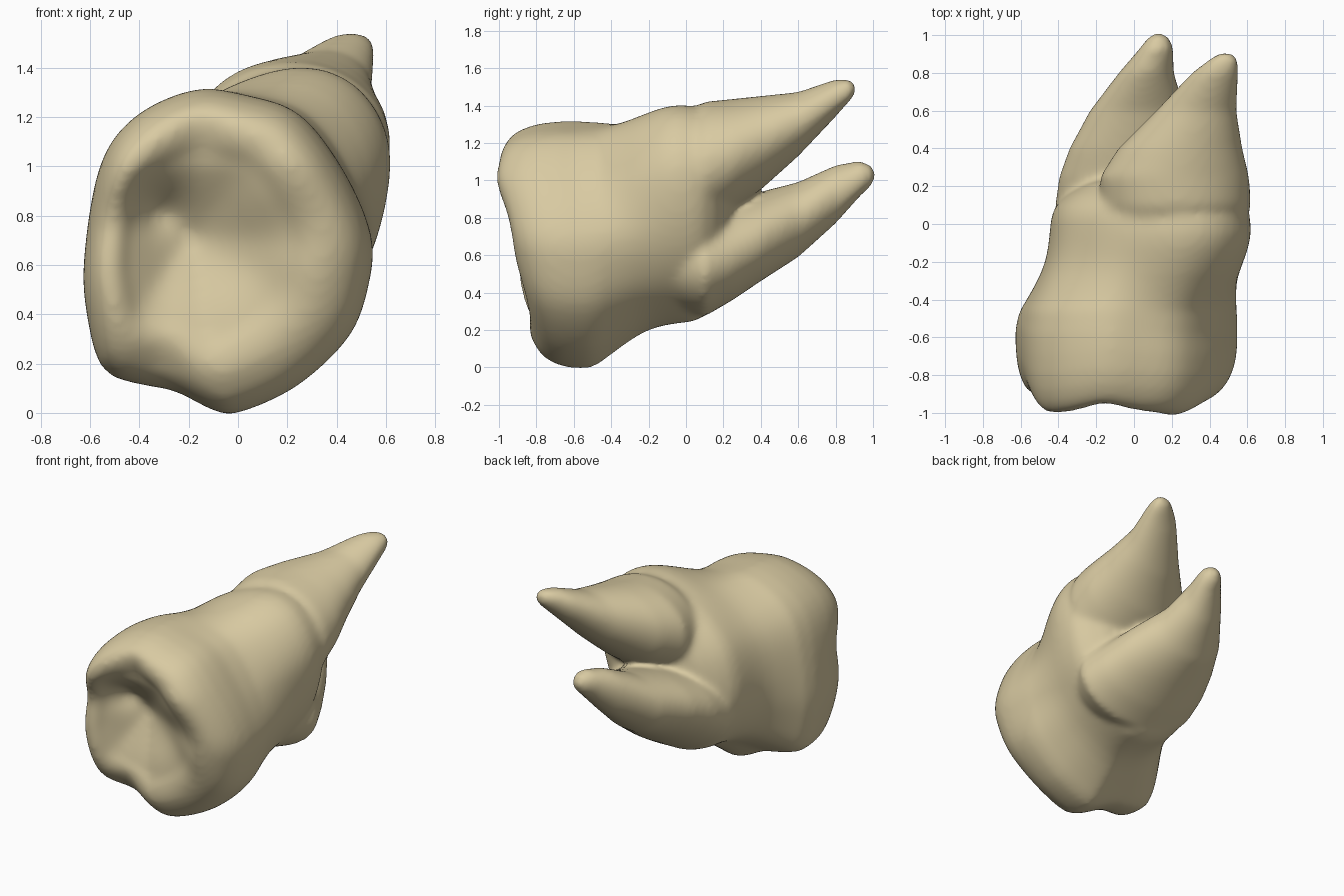
import bpy, bmesh, math
from mathutils import Vector

if "Cube" in bpy.data.objects:
    bpy.data.objects.remove(bpy.data.objects["Cube"])

N = 72
HUB = Vector((.03, .78))
bm = bmesh.new()


def spline(points, n=720):
    """Closed Catmull-Rom curve through (x, z) points, resampled at N even angles about HUB."""
    k, out = len(points), []
    for i in range(n):
        u = i * k / n
        j, t = int(u), u - int(u)
        a, b, c, d = (Vector(points[(j + o) % k]) for o in (-1, 0, 1, 2))
        out.append(0.5 * (2 * b + (c - a) * t + (2 * a - 5 * b + 4 * c - d) * t * t
                          + (3 * b - a - 3 * c + d) * t ** 3))
    dirs = [Vector((-math.cos(2 * math.pi * i / N), math.sin(2 * math.pi * i / N))) for i in range(N)]
    return [max(out, key=lambda p: (p - HUB).normalized().dot(d)) for d in dirs]


def ellipse(cx, cz, rx, rz, tilt):
    out = []
    for i in range(N):
        a = math.pi - 2 * math.pi * i / N
        x, z = rx * math.cos(a), rz * math.sin(a)
        c, s = math.cos(tilt), math.sin(tilt)
        out.append(Vector((cx + x * c - z * s, cz + x * s + z * c)))
    return out


def loft(rings):
    """Closed skin over rings of (x, y, z) points."""
    vs = [[bm.verts.new(p) for p in r] for r in rings]
    for a, b in zip(vs, vs[1:]):
        for i in range(N):
            j = (i + 1) % N
            bm.faces.new((a[i], a[j], b[j], b[i]))
    for r in (vs[0], vs[-1]):
        c = bm.verts.new(sum((v.co for v in r), Vector()) / N)
        for i in range(N):
            bm.faces.new((r[i], r[(i + 1) % N], c))


# outlines seen from the front: crown, and the trunk where the roots start
crown = spline([(-.625, .62), (-.56, 1.0), (-.42, 1.2), (-.18, 1.31), (.03, 1.29), (.25, 1.21),
                (.43, .98), (.54, .72), (.53, .52), (.45, .31), (.24, .11), (.0, .0),
                (-.1, .01), (-.26, .09), (-.42, .12), (-.55, .18), (-.61, .38)])
trunk = spline([(-.445, .75), (-.36, 1.06), (-.1, 1.29), (.24, 1.405), (.49, 1.32), (.62, 1.06),
                (.55, .67), (.36, .39), (.06, .24), (-.2, .3), (-.38, .48)])
mid = Vector((-.2, .72))
RIM = .76
# chewing face bumps: x, z, radius, depth (negative is a raised cusp, positive a groove)
BUMPS = [(-.42, 1.02, .14, -.02), (.2, 1.0, .17, -.025), (.22, .6, .15, -.03),
         (-.5, .42, .15, -.02), (-.05, .16, .14, -.02), (-.15, 1.14, .10, .04),
         (-.53, .77, .12, .04), (-.33, .82, .10, .09), (-.32, .2, .11, .05),
         (-.05, .42, .15, -.03), (.1, .85, .14, -.03)]


def face_y(p, s):
    y = -.985 + .21 * max(0, 1 - p.y)
    if s < RIM:
        q = 1 - s / RIM
        y += .24 * q * min(1, q / .25)
    for x, z, r, d in BUMPS:
        y += d * math.exp(-((p.x - x) ** 2 + (p.y - z) ** 2) / (r * r))
    return y


# body: one skin from the end between the roots, over the neck and crown, into the hollow face
rings = []
centre = Vector((.10, .84))
for y, s in [(.27, .2), (.25, .45), (.21, .68), (.15, .85), (.09, .95), (.03, .99)]:
    rings.append([(q.x, y, q.y) for q in (centre + (p - centre) * s for p in trunk)])
for y, t, s in [(-.05, .99, 1), (-.12, .93, .995), (-.19, .82, .985), (-.26, .66, .98), (-.33, .46, .98),
                (-.40, .26, .985), (-.46, .1, .995)]:
    rings.append([(q.x, y, q.y) for q in (HUB + (c.lerp(k, t) - HUB) * s for c, k in zip(crown, trunk))])
for s, t in [(1, .36), (1, .52), (.985, .68), (.95, .81), (.90, .91),
             (.84, .975), (.77, 1), (.71, 1), (.64, 1), (.56, 1), (.48, 1), (.39, 1), (.3, 1),
             (.2, 1), (.1, 1), (.03, 1)]:
    ring = []
    for p in crown:
        q = mid + (p - mid) * s
        rim = face_y(mid + (p - mid) * min(s, .84), s)
        ring.append((q.x, -.35 + (rim + .35) * t, q.y))
    rings.append(ring)
loft(rings)

# two roots: y, centre x, centre z, half width, half height, tilt
upper_root = [(-.2, .16, 1.02, .30, .26, 0), (0, .21, 1.05, .375, .32, 0), (.1, .22, 1.08, .40, .34, 0),
              (.25, .215, 1.14, .395, .295, 0), (.4, .245, 1.2, .33, .25, .1), (.6, .33, 1.30, .215, .17, .2),
              (.8, .43, 1.44, .127, .10, .2), (.87, .475, 1.48, .082, .065, 0), (.908, .485, 1.49, .03, .025, 0)]
lower_root = [(-.2, .05, .60, .34, .22, -.1), (0, .05, .58, .44, .29, -.1), (.1, .06, .575, .48, .30, -.12),
              (.25, .04, .63, .44, .265, -.15), (.4, .03, .70, .375, .235, -.15), (.6, .02, .79, .255, .20, -.1),
              (.8, .065, .925, .147, .157, 0), (.93, .12, 1.01, .092, .097, 0),
              (.99, .13, 1.025, .057, .057, 0), (1.012, .13, 1.03, .02, .02, 0)]
for root in (upper_root, lower_root):
    loft([[(p.x, r[0], p.y) for p in ellipse(*r[1:])] for r in root])

bmesh.ops.recalc_face_normals(bm, faces=bm.faces)
me = bpy.data.meshes.new("tooth")
bm.to_mesh(me)
bm.free()
tooth = bpy.data.objects.new("tooth", me)
bpy.context.collection.objects.link(tooth)
mat = bpy.data.materials.new("ivory")
mat.diffuse_color = (.69, .59, .36, 1)
mat.use_nodes = True
mat.node_tree.nodes["Principled BSDF"].inputs["Base Color"].default_value = mat.diffuse_color
me.materials.append(mat)

# fuse the parts and soften the joints
rm = tooth.modifiers.new("fuse", 'REMESH')
rm.mode = 'VOXEL'
rm.voxel_size = .018
rm.use_smooth_shade = True
sm = tooth.modifiers.new("soften", 'SMOOTH')
sm.factor = .5
sm.iterations = 18
